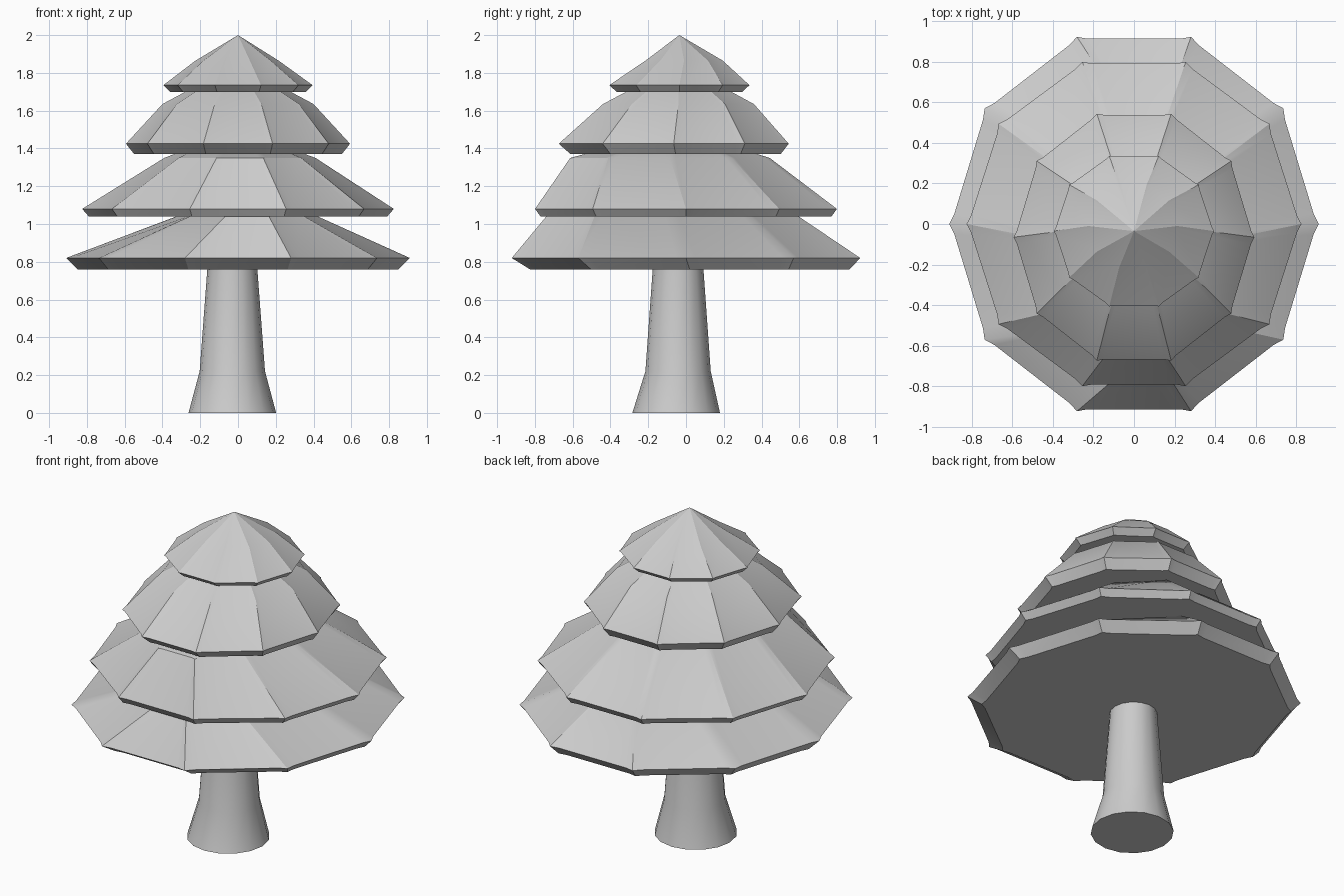
import bpy, bmesh, math

if "Cube" in bpy.data.objects:
    bpy.data.objects.remove(bpy.data.objects["Cube"])

def outline(n, flank):
    """Unit n-gon; with flank > 0 every corner becomes a small protruding tip."""
    tips = [(math.cos(i * math.tau / n), math.sin(i * math.tau / n)) for i in range(n)]
    if not flank:
        return tips
    pts = []
    for i, (x, y) in enumerate(tips):
        for j in (i - 1, None, (i + 1) % n):
            if j is None:
                pts.append((x, y))
            else:
                u, v = tips[j]
                pts.append(((x + (u - x) * flank) * 0.99, (y + (v - y) * flank) * 0.99))
    return pts

def loft(name, rings, shape, apex=None, angle=30):
    """Skin rings of (z, rx, ry, cx, cy); close the bottom and the top."""
    bm = bmesh.new()
    loops = [[bm.verts.new((cx + rx * x, cy + ry * y, z)) for x, y in shape]
             for z, rx, ry, cx, cy in rings]
    n = len(shape)
    bm.faces.new(loops[0][::-1])
    for a, b in zip(loops, loops[1:]):
        for i in range(n):
            j = (i + 1) % n
            bm.faces.new((a[i], a[j], b[j], b[i]))
    if apex:
        tip = bm.verts.new(apex)
        for i in range(n):
            bm.faces.new((loops[-1][i], loops[-1][(i + 1) % n], tip))
    else:
        bm.faces.new(loops[-1])
    mesh = bpy.data.meshes.new(name)
    bm.to_mesh(mesh)
    bm.free()
    obj = bpy.data.objects.new(name, mesh)
    bpy.context.collection.objects.link(obj)
    bpy.ops.object.select_all(action='DESELECT')
    obj.select_set(True)
    bpy.context.view_layer.objects.active = obj
    bpy.ops.object.shade_smooth_by_angle(angle=math.radians(angle))
    return obj

# Flared trunk
loft("trunk", [(0, .232, .232, -.03, -.052),
               (.22, .173, .173, -.03, -.042),
               (.78, .131, .133, -.03, -.042)], outline(16, 0))

# Foliage tiers: underside, rim, shoulder, then apex
tiers = {
    "foliage_bottom": ([(.76, .85, .89, 0, .02), (.82, .91, .97, 0, 0),
                        (1.05, .35, .69, .05, -.075)], (0, -.05, 1.16)),
    "foliage_lower": ([(1.04, .79, .81, 0, 0), (1.08, .825, .84, 0, 0),
                       (1.35, .40, .555, .01, -.085)], (0, -.05, 1.5)),
    "foliage_upper": ([(1.37, .55, .585, 0, -.055), (1.425, .593, .64, 0, -.065),
                       (1.635, .40, .42, 0, -.04)], (0, -.035, 1.85)),
    "foliage_top": ([(1.70, .36, .35, 0, -.035), (1.735, .395, .39, 0, -.035),
                     (1.865, .22, .215, -.005, -.01)], (0, -.035, 2.0)),
}
corners = outline(10, 0.09)
for name, (rings, apex) in tiers.items():
    loft(name, rings, corners, apex, 25)
